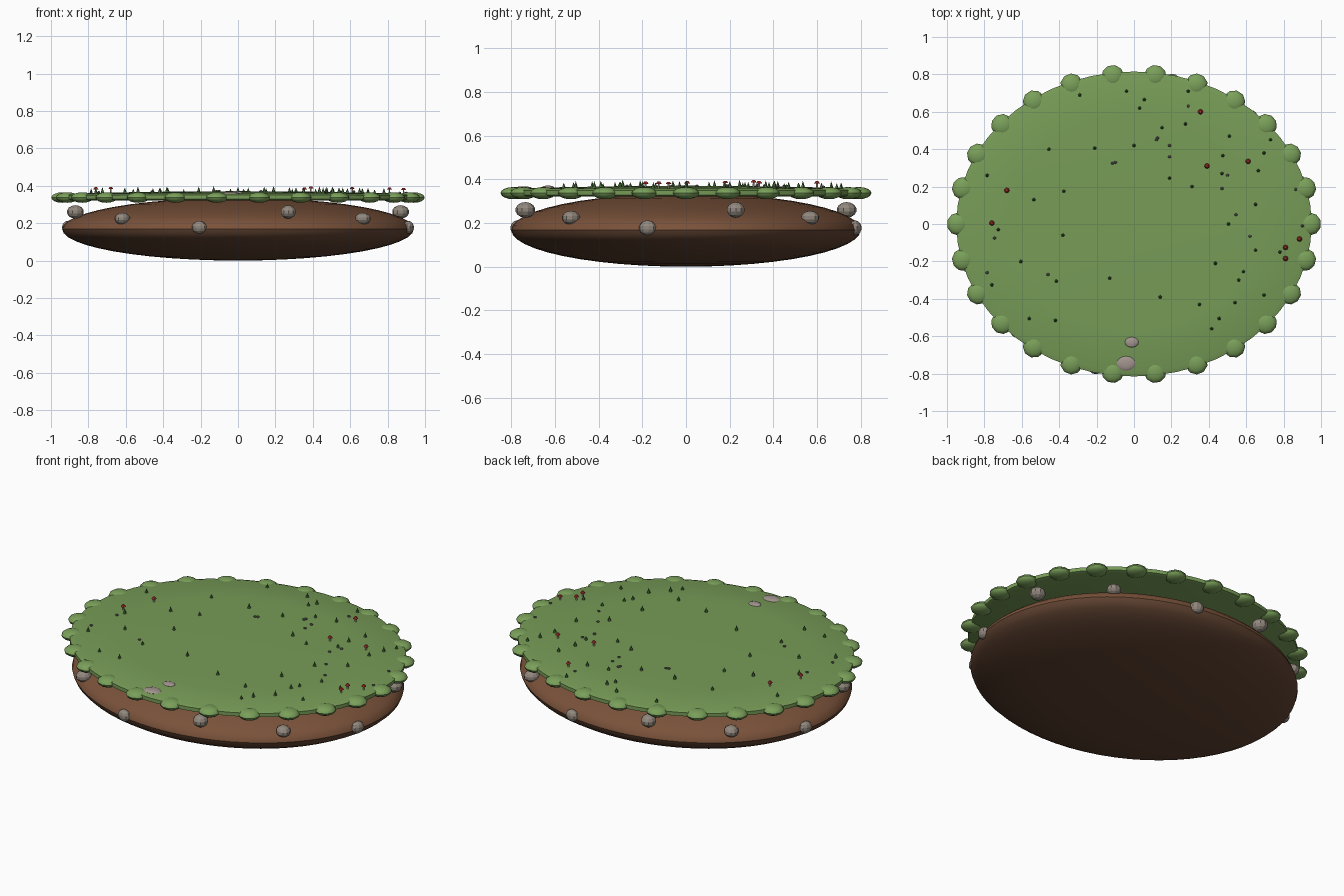
import bpy, bmesh, math
from mathutils import Matrix, Vector

cube = bpy.data.objects.get("Cube")
if cube:
    bpy.data.objects.remove(cube, do_unlink=True)


def material(name, rgb):
    lin = [((c / 255 + 0.055) / 1.055) ** 2.4 for c in rgb] + [1.0]
    m = bpy.data.materials.new(name)
    m.use_nodes = True
    m.diffuse_color = lin
    bsdf = next(n for n in m.node_tree.nodes if n.type == 'BSDF_PRINCIPLED')
    bsdf.inputs["Base Color"].default_value = lin
    bsdf.inputs["Roughness"].default_value = 0.9
    return m


GRASS = material("grass green", (119, 156, 87))
BUSH = material("bush green", (122, 160, 90))
SOIL = material("soil brown", (122, 82, 58))
DARK_SOIL = material("dark soil brown", (98, 68, 50))
ROCK = material("rock grey", (146, 136, 126))
PATH = material("path stone", (163, 149, 143))
RED = material("mushroom red", (190, 52, 48))
STEM = material("mushroom stem", (205, 185, 160))
TUFT = material("tuft green", (68, 106, 56))
PEBBLE = material("pebble grey", (108, 104, 104))


def finish(name, bm, mats, smooth=None):
    me = bpy.data.meshes.new(name)
    bm.to_mesh(me)
    bm.free()
    ob = bpy.data.objects.new(name, me)
    bpy.context.collection.objects.link(ob)
    for m in mats:
        me.materials.append(m)
    if smooth:
        bpy.ops.object.select_all(action='DESELECT')
        ob.select_set(True)
        bpy.context.view_layer.objects.active = ob
        bpy.ops.object.shade_smooth_by_angle(angle=math.radians(smooth))
    return ob


def place(pos, scale, spin=0.0):
    return (Matrix.Translation(pos) @ Matrix.Rotation(spin, 4, 'Z')
            @ Matrix.Diagonal((*scale, 1.0)))


def ball(bm, pos, scale, u=10, v=6, spin=0.0):
    bmesh.ops.create_uvsphere(bm, u_segments=u, v_segments=v, radius=1,
                              matrix=place(pos, scale, spin))


def cone(bm, pos, r1, r2, h, sides):
    """Cone or cylinder standing on pos; returns its vertices."""
    return bmesh.ops.create_cone(
        bm, cap_ends=True, segments=sides, radius1=r1, radius2=r2, depth=h,
        matrix=Matrix.Translation(Vector(pos) + Vector((0, 0, h / 2))))["verts"]


RX, RY = 0.95, 0.815


def ground(x, y):
    return 0.371 - 0.014 * ((x / RX) ** 2 + (y / RY) ** 2)


# Soil body: flattened ball, darker below the middle
bm = bmesh.new()
ball(bm, (0, 0, 0.168), (0.94, 0.80, 0.168), 64, 24)
for f in bm.faces:
    f.material_index = 1 if f.calc_center_median().z < 0.168 else 0
for e in bm.edges:
    if all(abs(v.co.z - 0.168) < 1e-4 for v in e.verts):
        e.smooth = False
finish("soil_body", bm, [SOIL, DARK_SOIL], 30)

# Grass layer: gently domed disc with a flat underside
bm = bmesh.new()
profile = [(0, 0.371), (0.35, 0.369), (0.7, 0.364), (0.97, 0.358),
           (1, 0.35), (1, 0.328), (0.98, 0.322), (0, 0.322)]
verts = [bm.verts.new((r * RX, 0, z)) for r, z in profile]
edges = [bm.edges.new(p) for p in zip(verts, verts[1:])]
bmesh.ops.spin(bm, geom=verts + edges, axis=(0, 0, 1), cent=(0, 0, 0),
               steps=52, angle=math.tau)
bmesh.ops.remove_doubles(bm, verts=bm.verts, dist=1e-4)
bmesh.ops.scale(bm, vec=(1, RY / RX, 1), verts=bm.verts)
bmesh.ops.recalc_face_normals(bm, faces=bm.faces)
finish("grass_layer", bm, [GRASS], 30)

# Ring of rounded bushes along the rim
bm = bmesh.new()
for i in range(26):
    a = math.tau * i / 26
    ball(bm, (0.94 * math.cos(a), 0.795 * math.sin(a), 0.337),
         (0.061, 0.061, 0.028), 10, 8, a)
finish("rim_bushes", bm, [BUSH], 40)

# Rocks set around the soil at three repeating heights
bm = bmesh.new()
rock_rows = [(0.26, 0.91, 0.77, (0.046, 0.042, 0.036)),
             (0.224, 0.91, 0.775, (0.045, 0.040, 0.032)),
             (0.178, 0.935, 0.795, (0.028, 0.040, 0.034))]
for i in range(12):
    a = 0.3 + math.tau * i / 12
    z, rx, ry, size = rock_rows[i % 3]
    ball(bm, (rx * math.cos(a), ry * math.sin(a), z), size, 10, 7, a)
finish("soil_rocks", bm, [ROCK])

# Two flat stepping stones near the front
bm = bmesh.new()
for x, y, rx, ry in [(-0.012, -0.632, 0.037, 0.028), (-0.042, -0.745, 0.05, 0.04)]:
    ball(bm, (x, y, ground(x, y)), (rx, ry, 0.009), 12, 6)
finish("stepping_stones", bm, [PATH], 30)

# Red mushrooms: short stem with a domed cap
bm = bmesh.new()
for x, y in [(0.355, 0.60), (0.39, 0.31), (0.61, 0.335), (-0.68, 0.18),
             (-0.76, 0.005), (0.885, -0.08), (0.81, -0.125), (0.81, -0.185)]:
    z = ground(x, y) - 0.003
    cone(bm, (x, y, z), 0.005, 0.004, 0.026, 6)
    cap = cone(bm, (x, y, z + 0.022), 0.014, 0.006, 0.011, 8)
    for f in {f for v in cap for f in v.link_faces}:
        f.material_index = 1
finish("mushrooms", bm, [STEM, RED])

# Pointed grass tufts
tufts = [(-.29, .69), (-.04, .71), (.055, .665), (.03, .62), (.29, .71),
         (.275, .535), (.15, .515), (0, .42), (-.21, .405), (-.455, .40),
         (-.785, .26), (-.535, .13), (-.375, .175), (-.38, -.06), (.19, .245),
         (.31, .20), (.51, .47), (.475, .365), (.47, .27), (.665, .285),
         (.695, .38), (.73, .45), (.65, .105), (.505, 0), (.65, -.14),
         (.78, -.15), (.435, -.21), (.585, -.255), (.56, -.30), (.54, -.42),
         (.695, -.38), (.35, -.43), (.455, -.505), (.415, -.56), (.14, -.39),
         (-.13, -.29), (-.415, -.305), (-.605, -.20), (-.76, -.325),
         (-.56, -.505), (-.42, -.515), (-.725, -.03)]
bm = bmesh.new()
for i, (x, y) in enumerate(tufts):
    cone(bm, (x, y, ground(x, y) - 0.004), 0.011, 0, 0.026 + 0.004 * (i % 3), 5)
finish("grass_tufts", bm, [TUFT])

# Small pebbles scattered on the grass
bm = bmesh.new()
for x, y in [(.29, .63), (.12, .45), (.125, .46), (-.1, .33), (-.115, .325),
             (.19, .42), (.19, .36), (.50, .26), (.47, .19), (.545, .05),
             (.62, -.065), (.865, .185), (.90, -.01), (-.785, -.26),
             (-.46, -.27), (-.745, -.075)]:
    ball(bm, (x, y, ground(x, y) + 0.003), (0.009, 0.008, 0.007), 6, 4)
finish("pebbles", bm, [PEBBLE])
